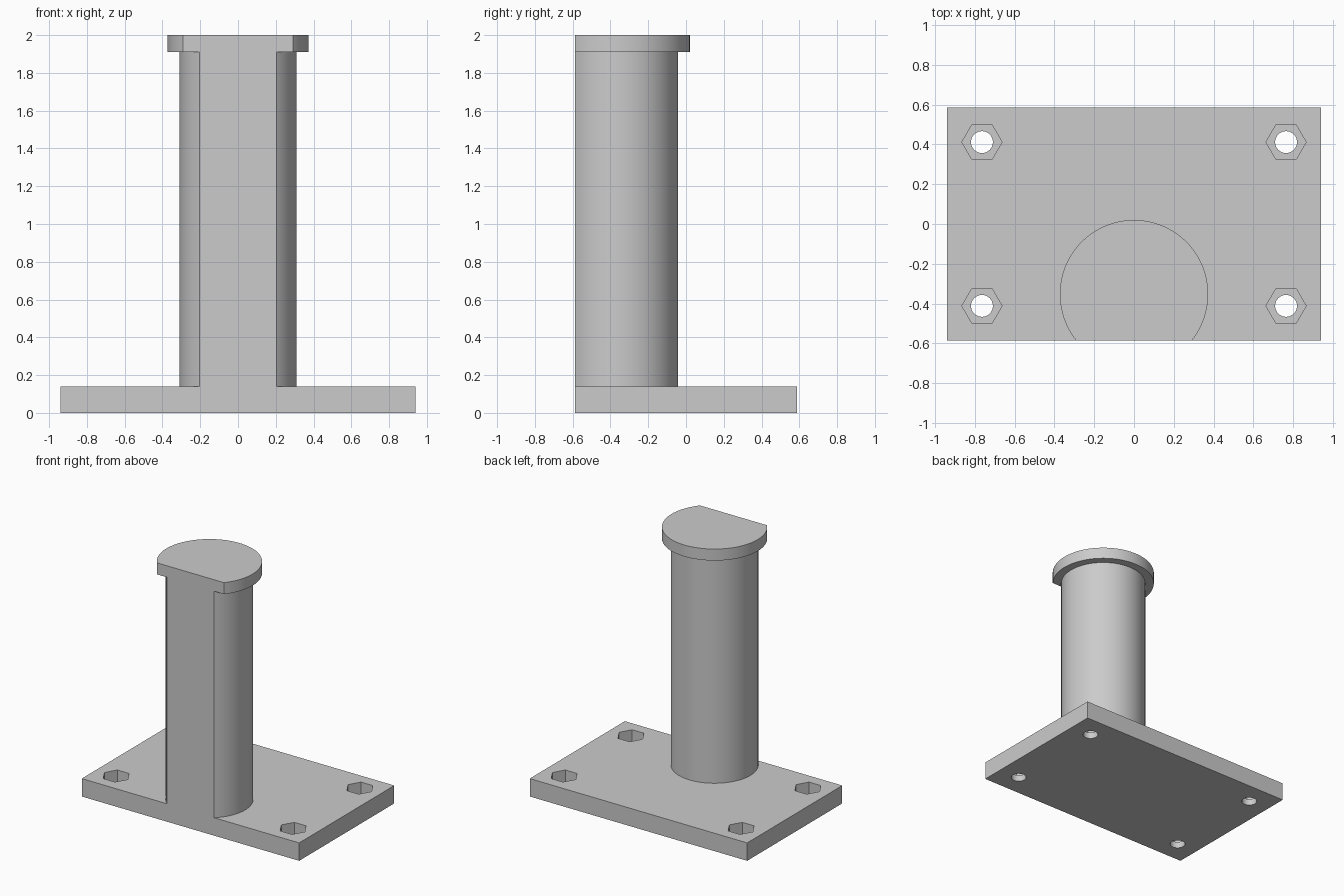
import bpy
import bmesh
import math

cube = bpy.data.objects.get("Cube")
if cube:
    bpy.data.objects.remove(cube, do_unlink=True)

# Single grey finish
grey = bpy.data.materials.new("light grey")
GREY = (0.6, 0.6, 0.6, 1.0)
grey.diffuse_color = GREY
grey.use_nodes = True
grey.node_tree.nodes["Principled BSDF"].inputs["Base Color"].default_value = GREY

# Main dimensions
HALF_X, HALF_Y = 0.94, 0.587
PLATE_TOP, CAP_BOTTOM, TOP = 0.14, 1.91, 2.0
POST_Y = -0.353
HOLES = [(sx * 0.765, sy * 0.412) for sx in (-1, 1) for sy in (-1, 1)]


def prism(name, outlines, z0, z1):
    """Extrude one or more closed xy outlines from z0 to z1."""
    bm = bmesh.new()
    for outline in outlines:
        face = bm.faces.new([bm.verts.new((x, y, z0)) for x, y in outline])
        moved = bmesh.ops.extrude_face_region(bm, geom=[face])["geom"]
        verts = [v for v in moved if isinstance(v, bmesh.types.BMVert)]
        bmesh.ops.translate(bm, verts=verts, vec=(0, 0, z1 - z0))
    bmesh.ops.recalc_face_normals(bm, faces=bm.faces)
    mesh = bpy.data.meshes.new(name)
    bm.to_mesh(mesh)
    bm.free()
    mesh.materials.append(grey)
    obj = bpy.data.objects.new(name, mesh)
    bpy.context.collection.objects.link(obj)
    return obj


def polygon(cx, cy, radius, sides):
    return [(cx + radius * math.cos(math.tau * i / sides),
             cy + radius * math.sin(math.tau * i / sides)) for i in range(sides)]


def flat_front_circle(radius, steps=96):
    """Circle about the post axis, cut flat along the plate's front edge."""
    start = math.asin((-HALF_Y - POST_Y) / radius)
    sweep = math.pi - 2 * start
    return [(radius * math.cos(start + sweep * i / steps),
             POST_Y + radius * math.sin(start + sweep * i / steps))
            for i in range(steps + 1)]


def activate(obj):
    bpy.ops.object.select_all(action="DESELECT")
    obj.select_set(True)
    bpy.context.view_layer.objects.active = obj


# Base plate with through holes and hexagonal nut pockets
plate = prism("base_plate", [[(-HALF_X, -HALF_Y), (HALF_X, -HALF_Y),
                              (HALF_X, HALF_Y), (-HALF_X, HALF_Y)]], 0, PLATE_TOP)
cutters = [
    prism("bolt_hole_cutter", [polygon(x, y, 0.055, 48) for x, y in HOLES], -0.1, 0.3),
    prism("nut_pocket_cutter", [polygon(x, y, 0.101, 6) for x, y in HOLES], 0.05, 0.3),
]
activate(plate)
for cutter in cutters:
    cutter.hide_render = True
    cut = plate.modifiers.new(cutter.name, "BOOLEAN")
    cut.operation = "DIFFERENCE"
    cut.solver = "EXACT"
    cut.object = cutter
    bpy.ops.object.modifier_apply(modifier=cut.name)
for cutter in cutters:
    bpy.data.objects.remove(cutter, do_unlink=True)

# Post and its wider end cap, both flush with the plate's front
post = prism("post", [flat_front_circle(0.31)], PLATE_TOP, CAP_BOTTOM)
cap = prism("end_cap", [flat_front_circle(0.373)], CAP_BOTTOM, TOP)

for part in (plate, post, cap):
    activate(part)
    bpy.ops.object.shade_smooth_by_angle(angle=math.radians(30))
